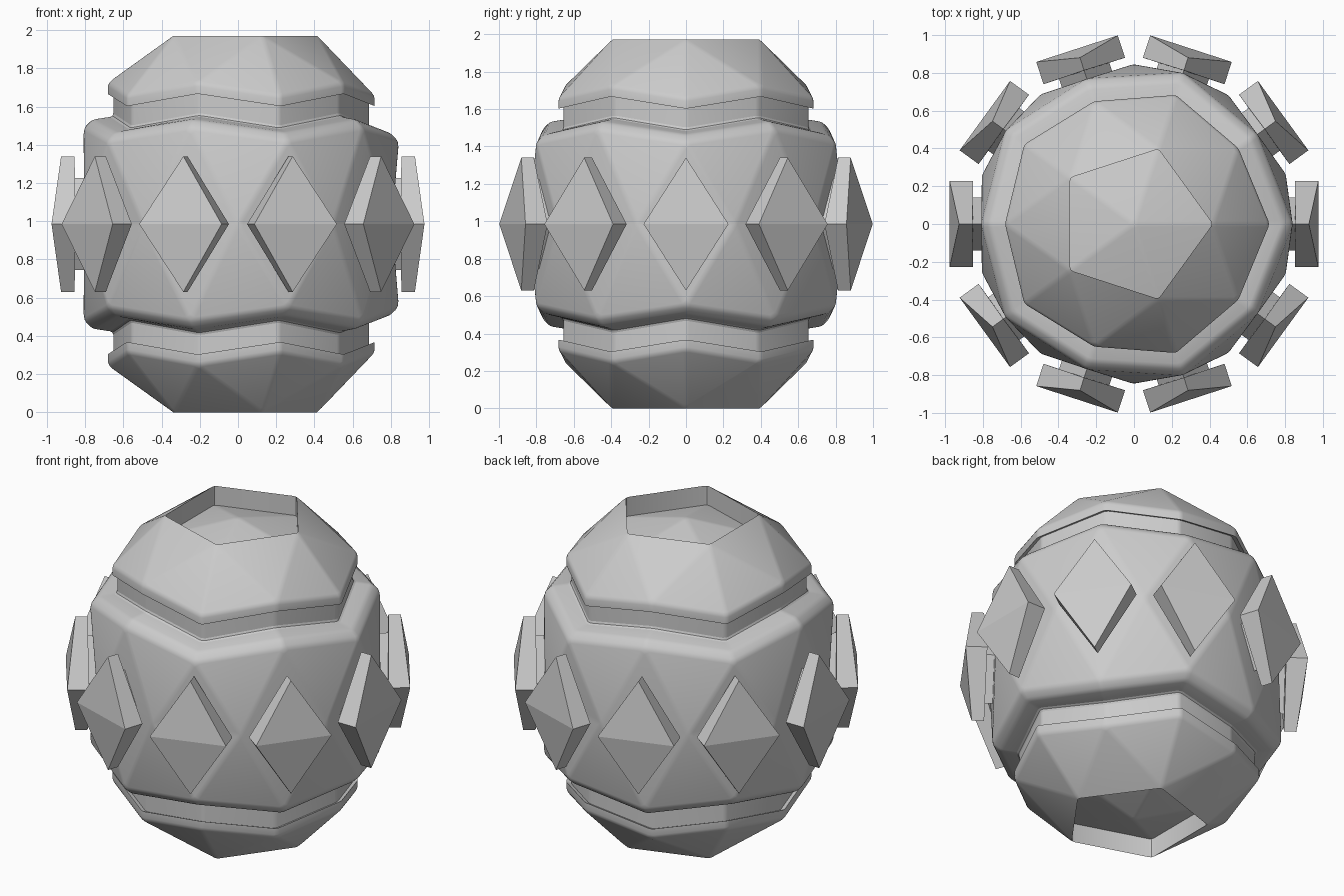
import bpy, bmesh
from math import radians, sin, cos
from mathutils import Vector

if "Cube" in bpy.data.objects:
    bpy.data.objects.remove(bpy.data.objects["Cube"])

CZ = 0.985  # height of the mirror plane


def pt(r, deg, h):
    a = radians(deg)
    return Vector((r * cos(a), r * sin(a), h))


def finish(name, bm, smooth=None):
    bmesh.ops.remove_doubles(bm, verts=bm.verts, dist=1e-4)
    bmesh.ops.recalc_face_normals(bm, faces=bm.faces)
    if smooth:
        soft = [e for e in bm.edges if len(e.link_faces) == 2
                and radians(8) < e.calc_face_angle() < radians(100)]
        bmesh.ops.bevel(bm, geom=soft, offset=smooth, segments=2, profile=0.5,
                        affect='EDGES', clamp_overlap=True)
    me = bpy.data.meshes.new(name)
    bm.to_mesh(me)
    bm.free()
    ob = bpy.data.objects.new(name, me)
    bpy.context.collection.objects.link(ob)
    ob.location.z = CZ
    if smooth:
        bpy.context.view_layer.objects.active = ob
        ob.select_set(True)
        bpy.ops.object.shade_smooth_by_angle(angle=radians(20))
        ob.select_set(False)
    return ob


# Shell: wavy ten-sided rings (corner r, z, mid r, z) from waist rim up to cap lip
rings = [
    (0.842, 0.435, 0.808, 0.505),   # waist rim, outer edge
    (0.795, 0.480, 0.765, 0.548),   # waist rim, chamfer
    (0.690, 0.500, 0.655, 0.565),   # neck foot
    (0.690, 0.630, 0.655, 0.692),   # neck head
    (0.718, 0.617, 0.683, 0.682),   # cap lip, lower edge
    (0.718, 0.672, 0.683, 0.738),   # cap lip, upper edge
]
bm = bmesh.new()
for s in (1, -1):
    def ring_pts(n_deg, f):
        return [bm.verts.new(f(i, n_deg * i)) for i in range(360 // n_deg)]

    waist = ring_pts(36, lambda i, d: pt(0.847, d + 18, 0))
    loops = [ring_pts(36, lambda i, d, q=q: pt(q[2 * (i % 2)], d, s * q[1 + 2 * (i % 2)]))
             for q in rings]
    rim = ring_pts(72, lambda i, d: pt(0.418, d, s * CZ))
    inner = ring_pts(72, lambda i, d: pt(0.418, d, s * (CZ - 0.12)))
    pole = bm.verts.new((0, 0, s * (CZ - 0.012)))
    face = bm.faces.new
    for i in range(10):
        j = (i + 1) % 10
        # faceted waist band
        face((loops[0][i], waist[i - 1], waist[i]))
        face((loops[0][i], waist[i], loops[0][j]))
        for a, b in zip(loops, loops[1:]):
            face((a[i], a[j], b[j], b[i]))
    lip = loops[-1]
    for k in range(5):
        n = (k + 1) % 5
        # faceted cap, recess wall and inset dome
        face((rim[k], lip[2 * k], lip[2 * k + 1]))
        face((rim[k], lip[2 * k - 1], lip[2 * k]))
        face((rim[k], lip[2 * k + 1], rim[n]))
        face((rim[k], rim[n], inner[n], inner[k]))
        face((inner[k], inner[n], pole))
finish("faceted_shell", bm, smooth=0.016)


# Diamond studs: creased plate on a smaller stem, ten around the waist
def diamond(bm, deg, w, h, back, back_tip, front, front_tip):
    t = pt(1, deg + 90, 0)
    def loop(r, r_tip):
        return [bm.verts.new(p) for p in (
            pt(r, deg, 0) + t * w, pt(r_tip, deg, h),
            pt(r, deg, 0) - t * w, pt(r_tip, deg, -h))]
    a, b = loop(back, back_tip), loop(front, front_tip)
    for i in range(4):
        j = (i + 1) % 4
        bm.faces.new((a[i], a[j], b[j], b[i]))
    for q in (a, b):
        bm.faces.new((q[0], q[1], q[2]))
        bm.faces.new((q[0], q[2], q[3]))


for i in range(10):
    for name, dims in (("diamond_plate", (0.227, 0.355, 0.852, 0.855, 0.976, 0.926)),
                       ("diamond_stem", (0.14, 0.24, 0.78, 0.78, 0.87, 0.87))):
        bm = bmesh.new()
        diamond(bm, 36 * i, *dims)
        finish(f"{name}_{i + 1}", bm)
